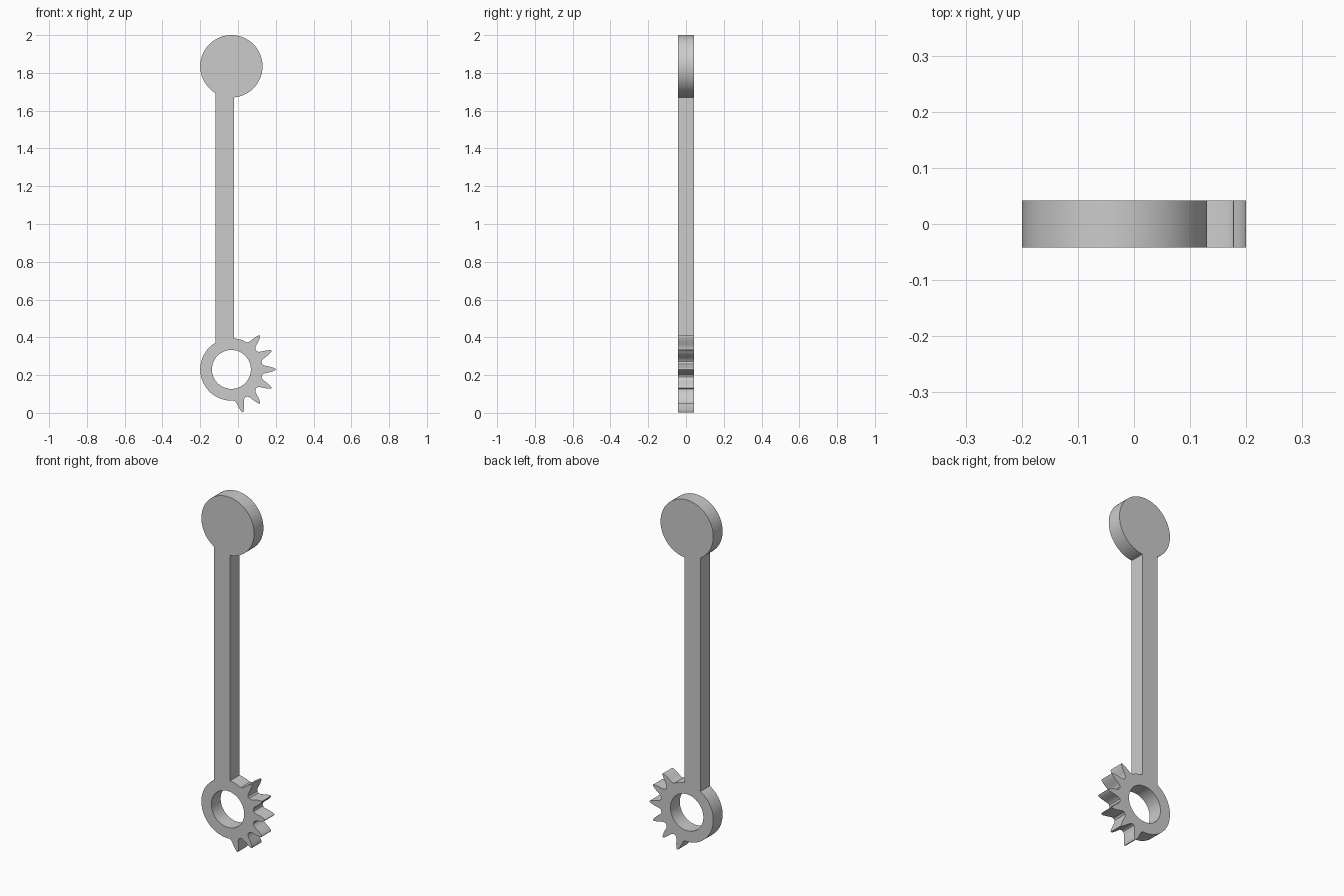
import bpy
import math
from mathutils import Vector

if "Cube" in bpy.data.objects:
    bpy.data.objects.remove(bpy.data.objects["Cube"])

CX, HUB_Z, HEAD_Z = -0.035, 0.23, 1.835
R, HOLE_R, HALF_DEPTH = 0.165, 0.103, 0.042
SHAFT_LEFT, SHAFT_RIGHT = -0.12, -0.02
TOOTH_ANGLES = range(50, -76, -25)
# half tooth: (distance from hub centre, half width)
FLANK = [(0.162, 0.030), (0.172, 0.022), (0.188, 0.018), (0.206, 0.014),
         (0.222, 0.009), (0.231, 0.005), (0.235, 0.001)]


def arc(z, radius, start, end, step=3):
    """Points on a circle, angles in degrees."""
    n = max(1, round(abs(end - start) / step))
    angles = [math.radians(start + (end - start) * i / n) for i in range(n + 1)]
    return [(CX + radius * math.cos(a), z + radius * math.sin(a)) for a in angles]


def tooth(angle):
    """One tooth outline, running clockwise around the hub."""
    a = math.radians(angle)
    out, side = Vector((math.cos(a), math.sin(a))), Vector((-math.sin(a), math.cos(a)))
    centre = Vector((CX, HUB_Z))
    local = FLANK + [(r, -w) for r, w in reversed(FLANK)]
    return [tuple(centre + out * r + side * w) for r, w in local]


# Angles at which the shaft edges meet the two discs
right = math.degrees(math.acos((SHAFT_RIGHT - CX) / R))
left = math.degrees(math.acos((SHAFT_LEFT - CX) / R))
base = math.degrees(math.atan2(FLANK[0][1], FLANK[0][0]))

# Outline: toothed hub, shaft, round head
outline, cursor = [], right
for angle in TOOTH_ANGLES:
    outline += arc(HUB_Z, R, cursor, angle + base + 0.5) + tooth(angle)
    cursor = angle - base - 0.5
outline += arc(HUB_Z, R, cursor, left - 360)
outline += arc(HEAD_Z, R, 360 - left, -right)
hole = arc(HUB_Z, HOLE_R, 0, 360)[:-1]

# Flat filled curve, extruded to thickness
curve = bpy.data.curves.new("lever_arm", "CURVE")
curve.dimensions = "2D"
curve.fill_mode = "BOTH"
curve.extrude = HALF_DEPTH
for points in (outline, hole):
    spline = curve.splines.new("POLY")
    spline.points.add(len(points) - 1)
    for p, (x, z) in zip(spline.points, points):
        p.co = (x, z, 0, 1)
    spline.use_cyclic_u = True

lever = bpy.data.objects.new("lever_arm", curve)
bpy.context.collection.objects.link(lever)
lever.rotation_euler.x = math.pi / 2

# Convert to a welded mesh with sharp rims
bpy.ops.object.select_all(action="DESELECT")
lever.select_set(True)
bpy.context.view_layer.objects.active = lever
bpy.ops.object.convert(target="MESH")
bpy.ops.object.transform_apply(location=False, rotation=True, scale=False)
bpy.ops.object.mode_set(mode="EDIT")
bpy.ops.mesh.select_all(action="SELECT")
bpy.ops.mesh.remove_doubles(threshold=0.0001)
bpy.ops.mesh.normals_make_consistent(inside=False)
bpy.ops.object.mode_set(mode="OBJECT")
bpy.ops.object.shade_smooth_by_angle(angle=math.radians(30))

# Plain grey
grey = bpy.data.materials.new("grey")
grey.use_nodes = True
grey.diffuse_color = (0.6, 0.6, 0.6, 1)
grey.node_tree.nodes["Principled BSDF"].inputs["Base Color"].default_value = (0.6, 0.6, 0.6, 1)
lever.data.materials.clear()
lever.data.materials.append(grey)
